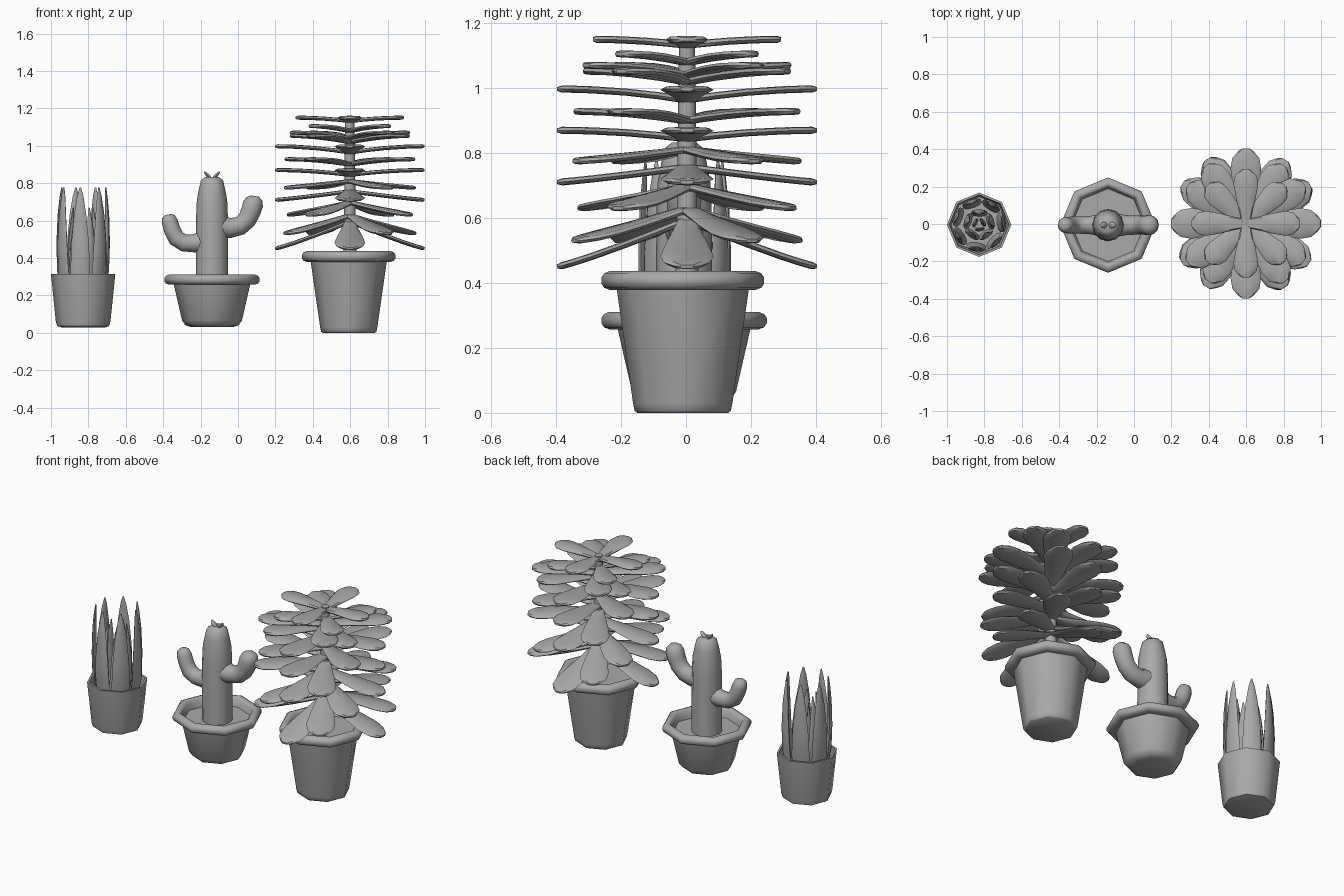
import bpy
import bmesh
from math import cos, sin, pi, radians, copysign
from mathutils import Vector, Matrix

cube = bpy.data.objects.get("Cube")
if cube:
    bpy.data.objects.remove(cube, do_unlink=True)

GREY = (0.4, 0.4, 0.4, 1.0)
mat = bpy.data.materials.new("plain_grey")
mat.use_nodes = True
mat.diffuse_color = GREY
mat.node_tree.nodes["Principled BSDF"].inputs["Base Color"].default_value = GREY


def loft(name, rings, angle=50):
    """Skin a list of equal rings and cap both ends."""
    bm = bmesh.new()
    rows = [[bm.verts.new(p) for p in ring] for ring in rings]
    n = len(rows[0])
    for a, b in zip(rows, rows[1:]):
        for i in range(n):
            j = (i + 1) % n
            bm.faces.new((a[i], a[j], b[j], b[i]))
    bm.faces.new(rows[0])
    bm.faces.new(rows[-1])
    bmesh.ops.recalc_face_normals(bm, faces=bm.faces)
    mesh = bpy.data.meshes.new(name)
    bm.to_mesh(mesh)
    bm.free()
    mesh.materials.append(mat)
    obj = bpy.data.objects.new(name, mesh)
    bpy.context.collection.objects.link(obj)
    bpy.ops.object.select_all(action='DESELECT')
    obj.select_set(True)
    bpy.context.view_layer.objects.active = obj
    bpy.ops.object.shade_smooth_by_angle(angle=radians(angle))


def lathe(name, profile, origin, sides=8):
    """Turn (radius, height) points around a vertical axis."""
    o = Vector(origin)
    loft(name, [[o + Vector((r * cos(2 * pi * i / sides), r * sin(2 * pi * i / sides), z))
                 for i in range(sides)] for r, z in profile])


def sweep(name, rows, origin, turn=0.0, sides=8, flat=1.0, angle=60):
    """Sections along a path of (outward, height, half width, half thickness);
    flat below 1 squares the section off."""
    place = Matrix.Translation(origin) @ Matrix.Rotation(turn, 4, 'Z')
    rings = []
    for k, (x, z, w, t) in enumerate(rows):
        a, b = rows[max(k - 1, 0)], rows[min(k + 1, len(rows) - 1)]
        tangent = Vector((b[0] - a[0], 0, b[1] - a[1])).normalized()
        normal = Vector((-tangent.z, 0, tangent.x))
        ring = []
        for i in range(sides):
            c, s = cos(2 * pi * i / sides), sin(2 * pi * i / sides)
            c, s = (copysign(abs(v) ** flat, v) for v in (c, s))
            ring.append(place @ (Vector((x, 0, z)) + Vector((0, w * c, 0)) + normal * t * s))
        rings.append(ring)
    loft(name, rings, angle)


def tube(name, path, origin):
    sweep(name, [(x, z, r, r) for x, z, r in path], origin, sides=12)


def rim(radius, low, high):
    """Rounded outer rim, as profile points from bottom to top."""
    mid, half = (low + high) / 2, (high - low) / 2
    return [(radius + half * (cos(a) - 1), mid + half * sin(a))
            for a in (radians(d) for d in (-90, -50, -18, 18, 50, 90))]


# Spiky plant: tapered pot with soil
SPIKY = (-0.828, -0.004, 0)
lathe("spiky_pot", [(0.115, 0.028), (0.139, 0.036), (0.146, 0.06), (0.172, 0.313),
                    (0.16, 0.313), (0.15, 0.25)], SPIKY)

# Spiky plant: tall outer ring, shorter inner ring and a small heart of blades
OUTER = [(0.1, 0.2, 0.048, 0.012), (0.124, 0.33, 0.053, 0.015), (0.13, 0.48, 0.047, 0.014),
         (0.129, 0.63, 0.033, 0.011), (0.124, 0.73, 0.017, 0.007), (0.121, 0.777, 0.004, 0.003)]
INNER = [(0.05, 0.2, 0.042, 0.012), (0.068, 0.33, 0.043, 0.015), (0.07, 0.48, 0.032, 0.013),
         (0.062, 0.6, 0.016, 0.008), (0.055, 0.67, 0.003, 0.003)]
HEART = [(0.02, 0.2, 0.028, 0.01), (0.026, 0.4, 0.026, 0.01), (0.02, 0.6, 0.003, 0.003)]
for part, rows, count, start in (("outer", OUTER, 7, 0.1), ("inner", INNER, 5, 0.3),
                                 ("heart", HEART, 3, 0.6)):
    for i in range(count):
        sweep(f"{part}_blade_{i + 1}", rows, SPIKY, 2 * pi * i / count + start)

# Cactus: wide bowl with a rounded rim
CACTUS = (-0.139, -0.006, 0)
lathe("cactus_pot", [(0.11, 0.03), (0.142, 0.04), (0.16, 0.065), (0.204, 0.257)]
      + rim(0.256, 0.257, 0.311) + [(0.216, 0.311), (0.205, 0.3), (0.195, 0.255)], CACTUS)

# Cactus: trunk and two raised arms
tube("cactus_trunk", [(0, 0.24, 0.087), (0, 0.45, 0.086), (0, 0.62, 0.085), (0, 0.71, 0.081),
                      (0, 0.77, 0.07), (0, 0.815, 0.059), (0, 0.832, 0.038)], CACTUS)
tube("cactus_right_arm", [(-0.04, 0.487, 0.06), (-0.1, 0.478, 0.048), (-0.15, 0.48, 0.046),
                          (-0.19, 0.505, 0.046), (-0.213, 0.55, 0.044), (-0.227, 0.595, 0.043),
                          (-0.233, 0.62, 0.035), (-0.236, 0.632, 0.018)], CACTUS)
tube("cactus_left_arm", [(0.04, 0.567, 0.064), (0.1, 0.56, 0.053), (0.15, 0.572, 0.051),
                         (0.187, 0.605, 0.051), (0.208, 0.65, 0.053), (0.22, 0.69, 0.054),
                         (0.226, 0.715, 0.044), (0.228, 0.731, 0.022)], CACTUS)

# Cactus: small flower petals on the crown
PETAL = [(0.005, 0.82, 0.01, 0.008), (0.018, 0.837, 0.018, 0.011),
         (0.032, 0.85, 0.014, 0.009), (0.04, 0.86, 0.004, 0.004)]
for i in range(2):
    sweep(f"crown_petal_{i + 1}", PETAL, CACTUS, pi * i, 6)

# Leafy plant: tall pot with a rounded rim
POT = (0.592, -0.01, 0)
lathe("leafy_pot", [(0.14, 0.0), (0.148, 0.006), (0.153, 0.03), (0.203, 0.378)]
      + rim(0.252, 0.378, 0.437) + [(0.21, 0.437), (0.2, 0.427), (0.19, 0.39)], POT)
LEAFY = (0.598, 0.003, 0)
lathe("leafy_stem", [(0.036, 0.38), (0.03, 0.7), (0.027, 1.0), (0.024, 1.15)], LEAFY)

# Leafy plant: tiers of four paddle leaves, drooping low and rising high
SHAPE = [(0, 0.38), (0.2, 0.55), (0.45, 0.8), (0.72, 1), (0.87, 0.88), (0.96, 0.52), (1, 0.25)]
TIERS = [  # root height, tip height, reach, turn in degrees
    (0.59, 0.45, 0.4, 0), (0.625, 0.53, 0.4, 30), (0.695, 0.63, 0.39, 57),
    (0.755, 0.71, 0.4, 0), (0.81, 0.775, 0.4, 31), (0.845, 0.87, 0.4, 0),
    (0.9, 0.928, 0.4, 58), (0.965, 0.997, 0.4, 0), (1.04, 1.07, 0.375, 34),
    (1.02, 1.052, 0.37, 57), (1.08, 1.105, 0.29, 45), (1.133, 1.15, 0.29, 0)]
for n, (root, tip, reach, turn) in enumerate(TIERS):
    power = 2 if tip > root else 1.15
    rows = [(0.01 + (reach - 0.01) * t, root + (tip - root) * (1 - (1 - t) ** power),
             w * 0.082 * (0.3 + 0.7 * reach / 0.4), 0.011 if t < 1 else 0.006) for t, w in SHAPE]
    for k in range(4):
        sweep(f"tier_{n + 1}_leaf_{k + 1}", rows, LEAFY, radians(turn + 90 * k),
              flat=0.6, angle=40)
